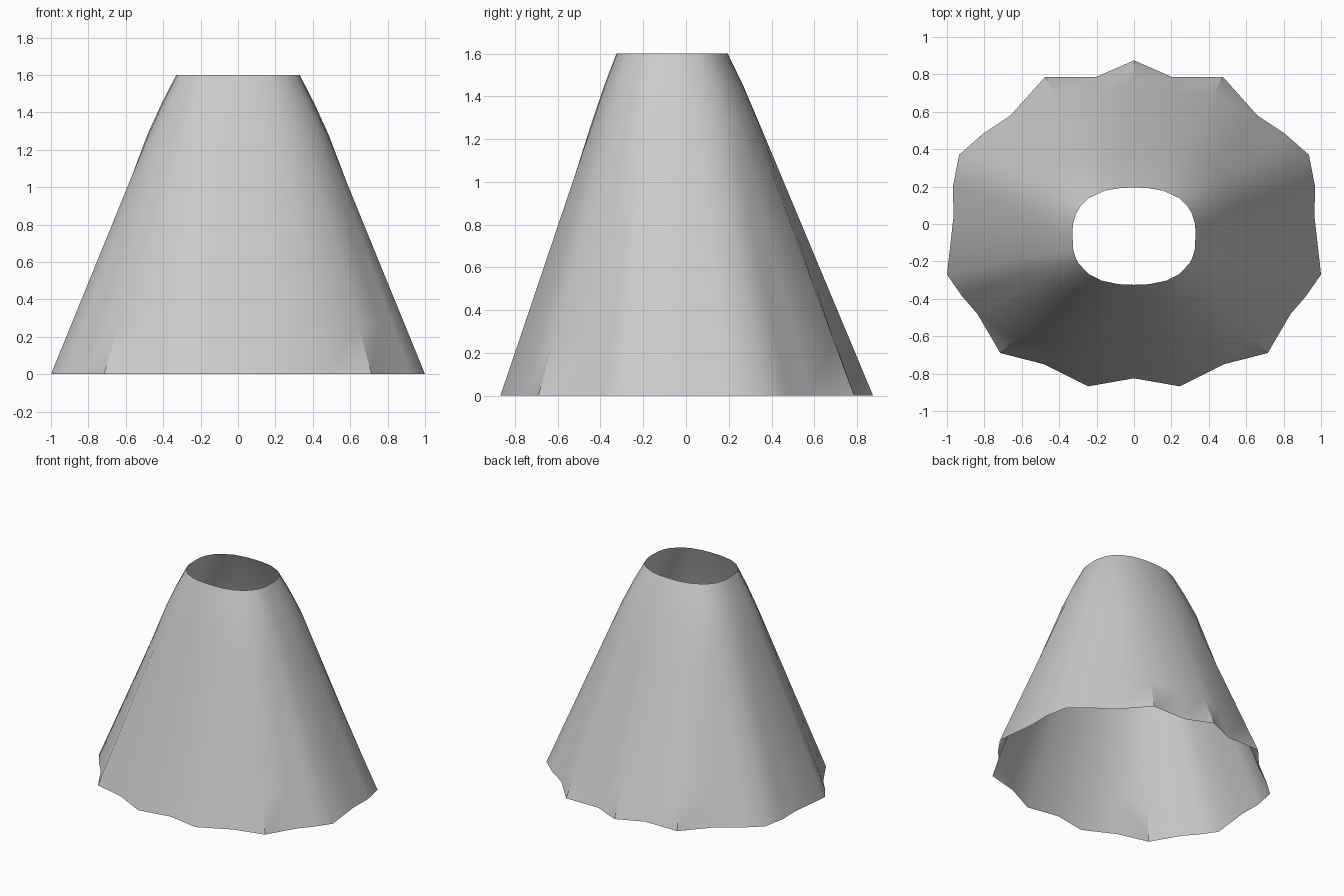
import bpy, bmesh, math

if "Cube" in bpy.data.objects:
    bpy.data.objects.remove(bpy.data.objects["Cube"])

# Right half of the scalloped hem, from back centre to front centre
hem_half = [(0, .875), (.2, .787), (.475, .787), (.66, .58), (.81, .48),
            (.935, .37), (.968, .2), (.965, .04), (1, -.27), (.92, -.385),
            (.838, -.48), (.715, -.69), (.48, -.75), (.245, -.868), (0, -.825)]
hem = hem_half + [(-x, y) for x, y in hem_half[-2:0:-1]]


def oval(point, rx, ry, cy, n=2.5):
    """Point on a rounded oval, in the direction of a hem point."""
    dx, dy = point[0], (point[1] + .03) / .87
    k = (abs(dx) ** n + abs(dy) ** n) ** (-1 / n)
    return rx * dx * k, cy + ry * dy * k


waist = [oval(p, .33, .26, -.065) for p in hem]
hip = [oval(p, .485, .39, -.05) for p in hem]


def mix(a, b, t):
    return [(p[0] + (q[0] - p[0]) * t, p[1] + (q[1] - p[1]) * t)
            for p, q in zip(a, b)]


# Rings from waist to hem: the folds deepen below the hip
levels = [(1.6, waist), (1.45, mix(waist, hip, .5)), (1.28, hip)]
for z in (1.03, .78, .52, .26, 0):
    levels.append((z, mix(hip, hem, 1 - z / 1.28)))

# Open cloth sheet
bm = bmesh.new()
rings = [[bm.verts.new((x, y, z)) for x, y in ring] for z, ring in levels]
count = len(hem)
for upper, lower in zip(rings, rings[1:]):
    for i in range(count):
        j = (i + 1) % count
        bm.faces.new((upper[i], upper[j], lower[j], lower[i]))
bm.normal_update()
mesh = bpy.data.meshes.new("skirt")
bm.to_mesh(mesh)
bm.free()
skirt = bpy.data.objects.new("skirt", mesh)
bpy.context.collection.objects.link(skirt)

# Smooth cloth with crisp back pleats
bpy.context.view_layer.objects.active = skirt
skirt.select_set(True)
bpy.ops.object.shade_smooth_by_angle(angle=math.radians(40))
